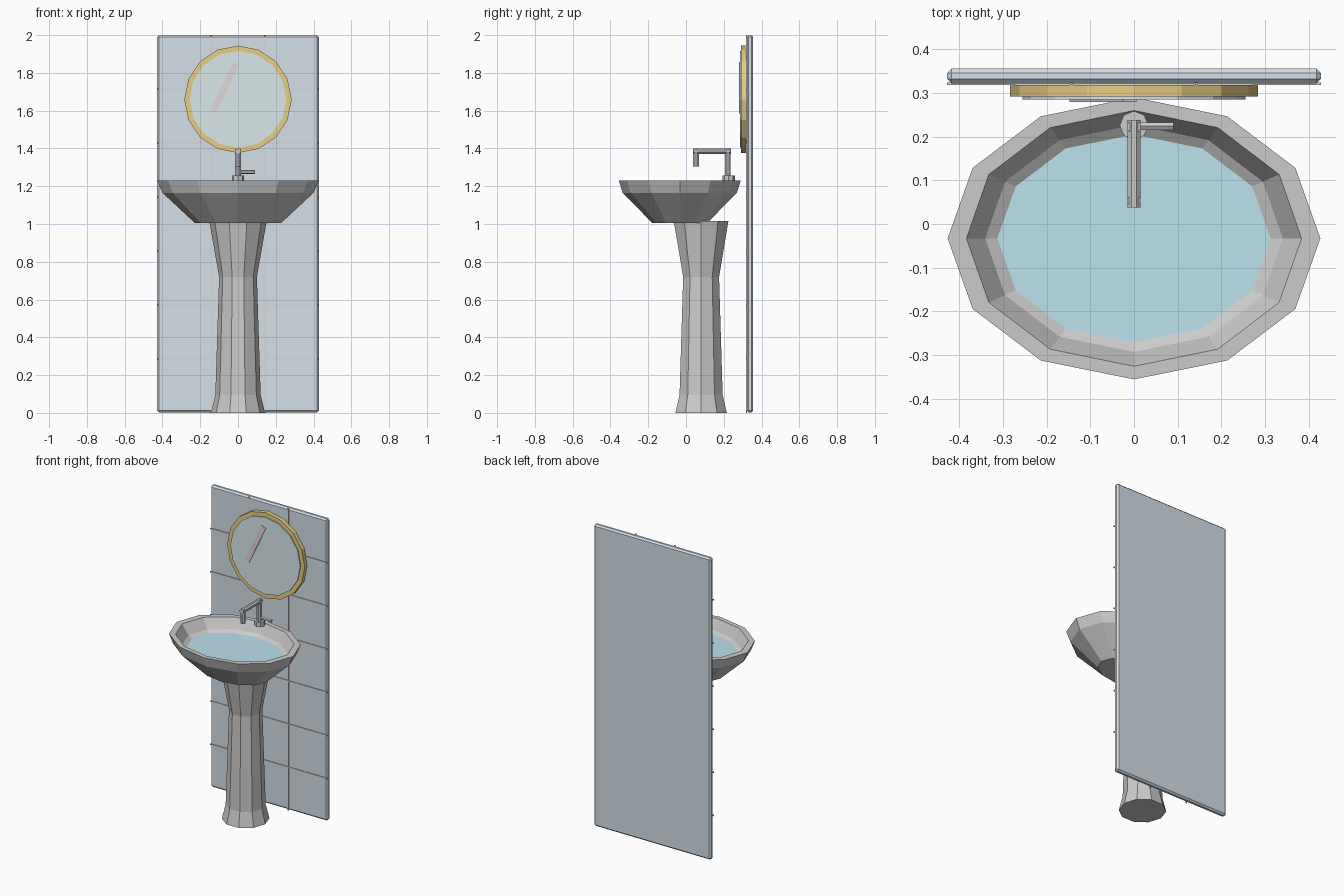
import bpy, bmesh
from math import cos, sin, pi, radians
from mathutils import Matrix, Vector

if "Cube" in bpy.data.objects:
    bpy.data.objects.remove(bpy.data.objects["Cube"])


def material(name, r, g, b):
    m = bpy.data.materials.new(name)
    m.diffuse_color = (r, g, b, 1)
    m.use_nodes = True
    m.node_tree.nodes["Principled BSDF"].inputs["Base Color"].default_value = m.diffuse_color
    return m


def finish(bm, name, mat=None):
    bmesh.ops.recalc_face_normals(bm, faces=bm.faces)
    me = bpy.data.meshes.new(name)
    bm.to_mesh(me)
    bm.free()
    ob = bpy.data.objects.new(name, me)
    bpy.context.collection.objects.link(ob)
    if mat:
        me.materials.append(mat)
    return ob


def loft(name, rings, n, cy, mat=None):
    """Stack of n-sided elliptical rings (rx, ry, z), capped at both ends."""
    bm = bmesh.new()
    loops = [[bm.verts.new((rx * cos(2 * pi * i / n), cy + ry * sin(2 * pi * i / n), z))
              for i in range(n)] for rx, ry, z in rings]
    for a, b in zip(loops, loops[1:]):
        for i in range(n):
            j = (i + 1) % n
            bm.faces.new((a[i], a[j], b[j], b[i]))
    bm.faces.new(loops[0])
    bm.faces.new(loops[-1])
    return finish(bm, name, mat)


def rod(name, p, q, r, n, mat=None, spin=0):
    """n-sided cylinder from p to q."""
    p, q = Vector(p), Vector(q)
    bm = bmesh.new()
    rot = (q - p).to_track_quat('Z', 'Y').to_matrix().to_4x4()
    bmesh.ops.create_cone(bm, cap_ends=True, segments=n, radius1=r, radius2=r,
                          depth=(q - p).length,
                          matrix=Matrix.Translation((p + q) / 2) @ rot @ Matrix.Rotation(spin, 4, 'Z'))
    return finish(bm, name, mat)


def box(name, center, size, mat=None, tilt=0):
    bm = bmesh.new()
    bmesh.ops.create_cube(bm, size=1, matrix=Matrix.Translation(center)
                          @ Matrix.Rotation(tilt, 4, 'Y') @ Matrix.Diagonal((*size, 1)))
    return finish(bm, name, mat)


blue = material("tile_blue", 0.66, 0.74, 0.81)
tan = material("grout_tan", 0.72, 0.66, 0.62)
gold = material("frame_gold", 0.80, 0.61, 0.24)
glass = material("mirror_glass", 0.70, 0.80, 0.83)
pink = material("glint", 0.74, 0.69, 0.68)
aqua = material("water_blue", 0.50, 0.76, 0.86)

# Tiled wall panel with chamfered edges
wall = box("wall_panel", (0, 0.339, 1.001), (0.856, 0.034, 1.998), blue)
bev = wall.modifiers.new("chamfer", 'BEVEL')
bev.width = 0.01
bev.segments = 1

# Grout lines
for k, x in enumerate((-0.143, 0.143)):
    box(f"grout_vertical_{k}", (x, 0.321, 1.0), (0.007, 0.006, 2.0), tan)
for k in range(1, 7):
    box(f"grout_horizontal_{k}", (0, 0.321, k * 2 / 7), (0.856, 0.006, 0.007), tan)

# Round mirror
rod("mirror_frame", (0, 0.319, 1.66), (0, 0.292, 1.66), 0.284, 16, gold)
rod("mirror_glass", (0, 0.300, 1.66), (0, 0.285, 1.66), 0.256, 16, glass)
box("mirror_glint", (-0.071, 0.283, 1.722), (0.035, 0.006, 0.285), pink, radians(25.5))

# Pedestal
loft("pedestal", [(r, r, z) for r, z in
                  ((0.143, 0), (0.120, 0.095), (0.100, 0.72), (0.152, 1.015))], 10, 0.08)

# Basin: outside, rim, then inside
loft("basin", [(0.228, 0.145, 1.005), (0.40, 0.302, 1.165), (0.427, 0.323, 1.23),
               (0.384, 0.293, 1.23), (0.341, 0.260, 1.165), (0.20, 0.15, 1.09)], 12, -0.033)

# Water surface
loft("water", [(0.31, 0.236, 1.148), (0.313, 0.238, 1.151)], 12, -0.033, aqua)

# Tap
rod("tap_base", (0, 0.226, 1.225), (0, 0.226, 1.257), 0.033, 8)
rod("tap_riser", (0, 0.222, 1.25), (0, 0.222, 1.398), 0.016, 8, spin=pi / 8)
rod("tap_arm", (0, 0.238, 1.386), (0, 0.038, 1.386), 0.016, 8, spin=pi / 8)
rod("tap_spout", (0, 0.053, 1.395), (0, 0.053, 1.305), 0.016, 8, spin=pi / 8)
rod("tap_handle", (0.012, 0.224, 1.276), (0.09, 0.224, 1.276), 0.01, 6)
